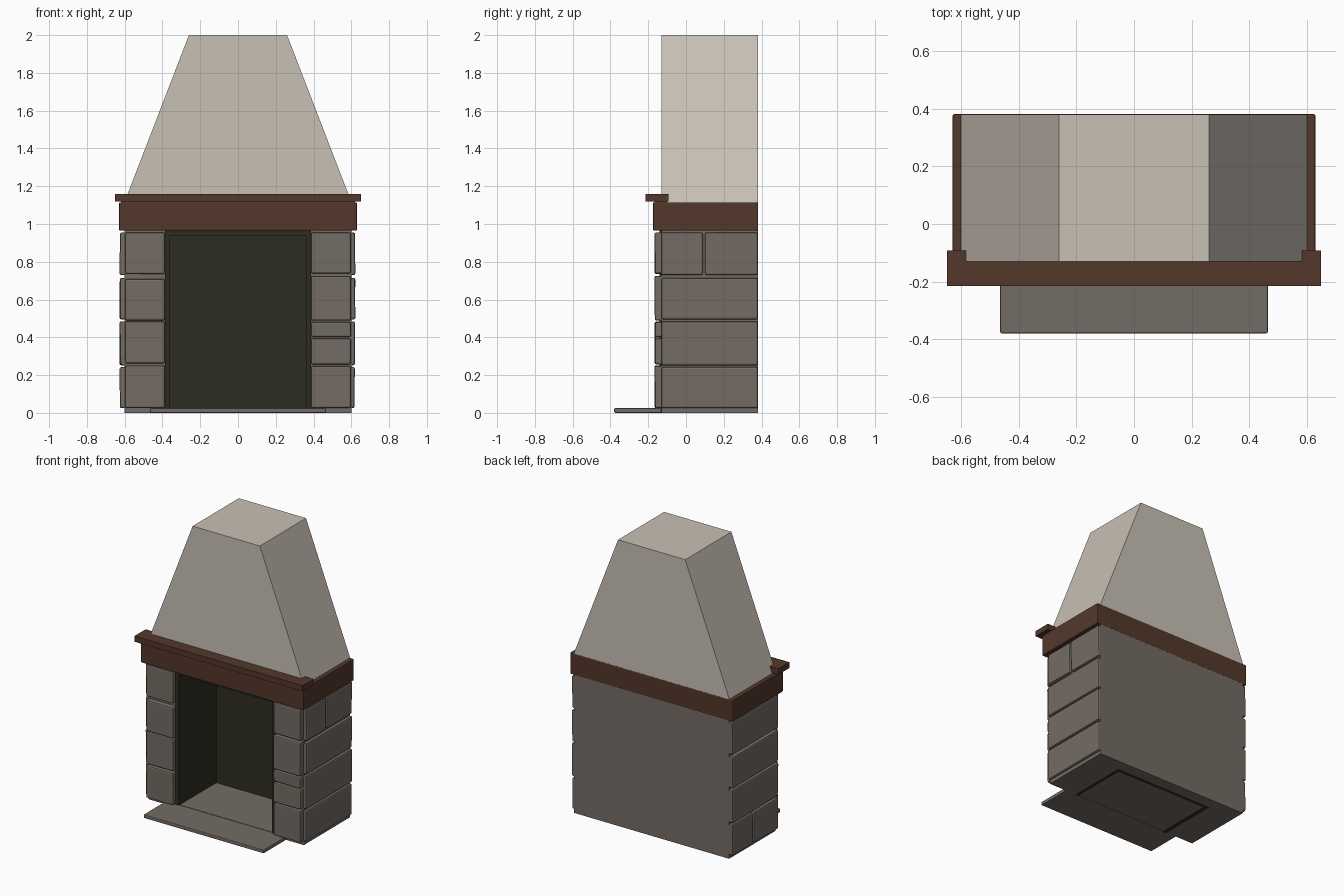
import bpy, bmesh, random
from mathutils import Vector

if "Cube" in bpy.data.objects:
    bpy.data.objects.remove(bpy.data.objects["Cube"])

random.seed(4)


def material(name, rgb):
    m = bpy.data.materials.new(name)
    m.diffuse_color = (*rgb, 1)
    m.use_nodes = True
    m.node_tree.nodes["Principled BSDF"].inputs["Base Color"].default_value = m.diffuse_color
    return m


STONE = material("grey_stone", (0.175, 0.150, 0.128))
WOOD = material("dark_wood", (0.088, 0.039, 0.024))
PLASTER = material("cream_plaster", (0.58, 0.53, 0.46))
SOOT = material("soot_black", (0.026, 0.025, 0.015))


def box(name, x, y, z, mat, bevel=0, rough=None, taper=None):
    """Box from ranges; rough=(axis, outer side) jitters one face; taper sets top half width."""
    bm = bmesh.new()
    bmesh.ops.create_cube(bm, size=1)
    for v in bm.verts:
        s = v.co.copy()
        v.co = Vector([r[0] if c < 0 else r[1] for r, c in zip((x, y, z), s)])
        if taper and s.z > 0:
            v.co.x = taper if s.x > 0 else -taper
        if rough and s[rough[0]] * rough[1] > 0:
            v.co[rough[0]] -= rough[1] * random.uniform(0, 0.006)
    if bevel:
        bmesh.ops.bevel(bm, geom=bm.edges[:], offset=bevel, segments=2,
                        profile=0.5, affect='EDGES')
    bmesh.ops.recalc_face_normals(bm, faces=bm.faces[:])
    me = bpy.data.meshes.new(name)
    bm.to_mesh(me)
    bm.free()
    me.materials.append(mat)
    ob = bpy.data.objects.new(name, me)
    bpy.context.collection.objects.link(ob)
    return ob


FRONT, BACK = -0.13, 0.38

# Masonry core: two jambs and the back wall
box("jamb_left", (-0.6, -0.385), (FRONT, BACK), (0, 0.97), STONE)
box("jamb_right", (0.385, 0.6), (FRONT, BACK), (0, 0.97), STONE)
box("back_wall", (-0.385, 0.385), (0.3, BACK), (0, 0.97), STONE)

# Sooty firebox lining
for side, a, b in (("left", -0.386, -0.36), ("right", 0.36, 0.386)):
    box("lining_" + side, (a, b), (FRONT - 0.01, 0.301), (0, 0.97), SOOT)
box("lining_back", (-0.36, 0.36), (0.275, 0.301), (0, 0.97), SOOT)
box("lining_top", (-0.36, 0.36), (FRONT - 0.01, 0.275), (0.94, 0.97), SOOT)

# Firebox floor and projecting hearth slab
box("firebox_floor", (-0.36, 0.36), (FRONT, 0.275), (0.004, 0.025), STONE)
box("hearth_slab", (-0.465, 0.465), (-0.38, FRONT), (0, 0.025), STONE, 0.005)

# Front facing stones
LEFT_ROWS = [(0.025, 0.252), (0.262, 0.484), (0.49, 0.708), (0.735, 0.955)]
RIGHT_ROWS = [(0.025, 0.248), (0.257, 0.395), (0.402, 0.48), (0.488, 0.726), (0.737, 0.955)]
for i, z in enumerate(LEFT_ROWS):
    box(f"front_stone_left_{i}", (-0.597, -0.387), (-0.168, -0.12), z, STONE, 0.009, (1, -1))
for i, z in enumerate(RIGHT_ROWS):
    box(f"front_stone_right_{i}", (0.387, 0.597), (-0.168, -0.12), z, STONE, 0.009, (1, -1))

# Side facing stones; one course per side is split in two
SIDE_ROWS = [(0.025, 0.242), (0.252, 0.485), (0.495, 0.714), (0.73, 0.955)]
for s, name, split_row, split in ((1, "right", 3, 0.095), (-1, "left", 0, 0.145)):
    for i, z in enumerate(SIDE_ROWS):
        spans = [(FRONT, BACK)]
        if i == split_row:
            spans = [(FRONT, split - 0.006), (split + 0.006, BACK)]
        for j, y in enumerate(spans):
            out = 0.622 if s > 0 else 0.628
            x = (0.59, out) if s > 0 else (-out, -0.59)
            box(f"side_stone_{name}_{i}_{j}", x, y, z, STONE, 0.009, (0, s))

# Wooden beam and mantel shelf
box("mantel_beam", (-0.63, 0.63), (-0.175, 0.382), (0.965, 1.115), WOOD, 0.006)
box("mantel_shelf", (-0.65, 0.65), (-0.215, -0.092), (1.12, 1.16), WOOD)
box("shelf_joint", (-0.62, 0.62), (-0.168, -0.1), (1.11, 1.122), WOOD)

# Tapering plaster hood
box("chimney_hood", (-0.602, 0.602), (FRONT, BACK), (1.113, 2.0), PLASTER, taper=0.26)
